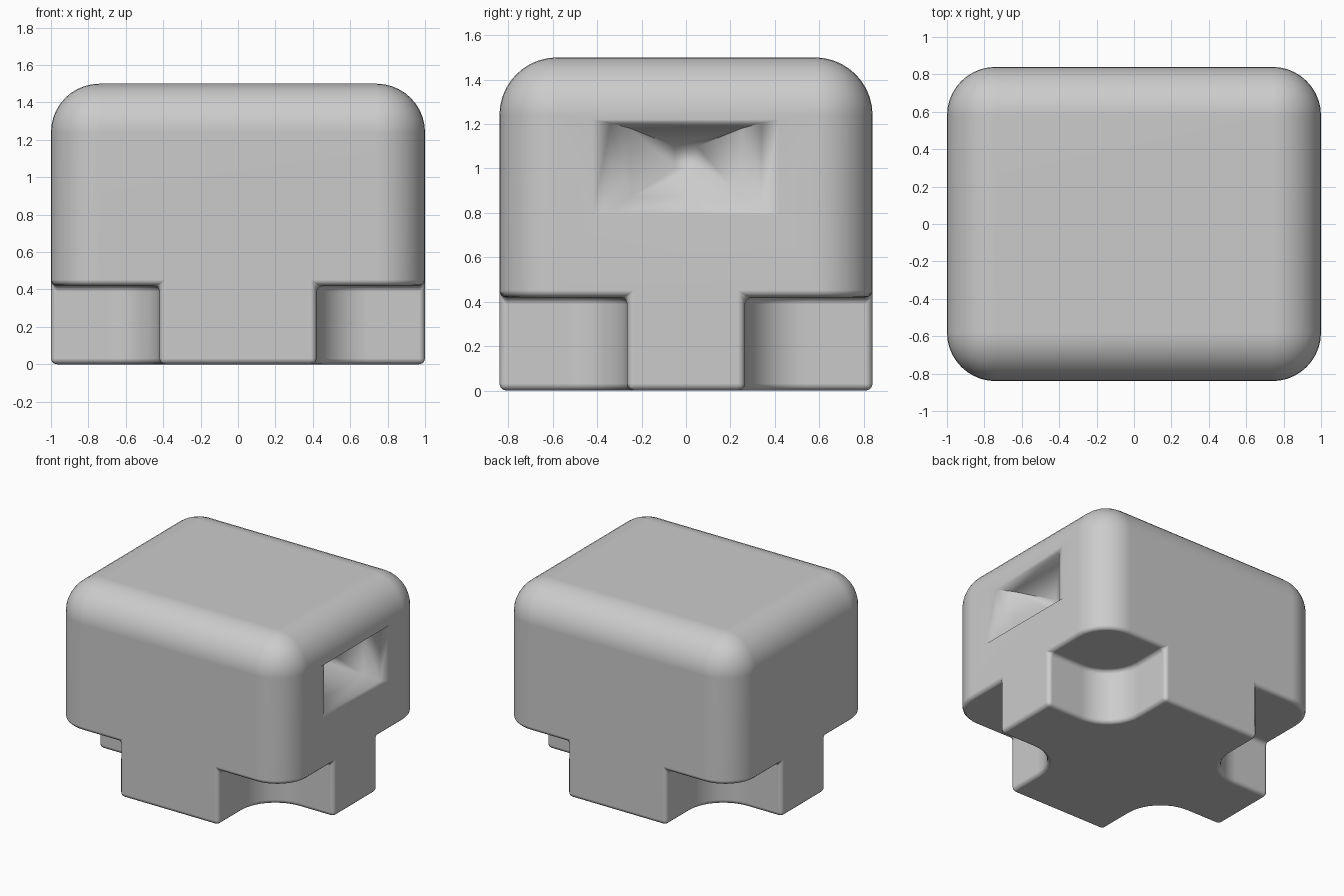
import bpy
import bmesh
import math
from mathutils import Vector

cube = bpy.data.objects.get("Cube")
if cube:
    bpy.data.objects.remove(cube, do_unlink=True)

HALF_X, HALF_Y, HEIGHT = 1.0, 0.84, 1.5
NOTCH_X, NOTCH_Y, NOTCH_Z = 0.42, 0.265, 0.42

grey = bpy.data.materials.new("light grey")
grey.use_nodes = True
colour = (0.6, 0.6, 0.6, 1)
grey.diffuse_color = colour
grey.node_tree.nodes["Principled BSDF"].inputs["Base Color"].default_value = colour


def make_object(name, bm):
    bmesh.ops.recalc_face_normals(bm, faces=bm.faces[:])
    mesh = bpy.data.meshes.new(name)
    bm.to_mesh(mesh)
    bm.free()
    mesh.materials.append(grey)
    obj = bpy.data.objects.new(name, mesh)
    bpy.context.collection.objects.link(obj)
    return obj


def rounded_box(name, low, high, radius, segments, pick):
    """Box between two corners; edges chosen by pick(start, end) are rounded."""
    bm = bmesh.new()
    bmesh.ops.create_cube(bm, size=1)
    low, high = Vector(low), Vector(high)
    for v in bm.verts:
        v.co = Vector([h if c > 0 else l for c, l, h in zip(v.co, low, high)])
    edges = [e for e in bm.edges if pick(e.verts[0].co, e.verts[1].co)]
    bmesh.ops.bevel(bm, geom=edges, offset=radius, segments=segments,
                    profile=0.5, affect='EDGES')
    return make_object(name, bm)


def apply(obj, mod):
    with bpy.context.temp_override(object=obj, active_object=obj):
        bpy.ops.object.modifier_apply(modifier=mod.name)


def cut(obj, cutter):
    mod = obj.modifiers.new("cut", 'BOOLEAN')
    mod.operation, mod.solver, mod.object = 'DIFFERENCE', 'EXACT', cutter
    bpy.context.view_layer.update()
    apply(obj, mod)
    bpy.data.objects.remove(cutter, do_unlink=True)


# Main block: upright and top edges generously rounded
body = rounded_box("rounded_body", (-HALF_X, -HALF_Y, 0), (HALF_X, HALF_Y, HEIGHT),
                   0.26, 10, lambda a, b: a.z != b.z or (a.z > 0 and b.z > 0))
bpy.context.view_layer.objects.active = body

# Corner notches with a rounded inner corner
for sx in (-1, 1):
    for sy in (-1, 1):
        xs = sorted((sx * NOTCH_X, sx * 1.4))
        ys = sorted((sy * NOTCH_Y, sy * 1.3))
        cutter = rounded_box(
            "notch_cutter", (xs[0], ys[0], -0.3), (xs[1], ys[1], NOTCH_Z), 0.28, 8,
            lambda a, b: a.z != b.z and abs(a.x) < 1 and abs(a.y) < 1)
        cut(body, cutter)

# Small softening of every remaining hard edge
soft = body.modifiers.new("soft_edges", 'BEVEL')
soft.width, soft.segments = 0.032, 3
soft.limit_method, soft.angle_limit = 'ANGLE', math.radians(50)
soft.use_clamp_overlap = False
apply(body, soft)

# Tapered recess in one side: rings of (half width, bottom, top, x)
rings = [(0.50, 0.77, 1.235, 1.03), (0.34, 0.81, 1.205, 0.97),
         (0.25, 0.87, 1.18, 0.89), (0.05, 1.0, 1.1, 0.68)]
bm = bmesh.new()
loops = [[bm.verts.new((x, y, z)) for y, z in ((-w, lo), (w, lo), (w, hi), (-w, hi))]
         for w, lo, hi, x in rings]
for a, b in zip(loops, loops[1:]):
    for i in range(4):
        j = (i + 1) % 4
        bm.faces.new((a[i], a[j], b[j], b[i]))
bm.faces.new(loops[0])
bm.faces.new(loops[-1])
cut(body, make_object("recess_cutter", bm))

# Smooth shading with large faces kept flat
bpy.ops.object.select_all(action='DESELECT')
body.select_set(True)
bpy.context.view_layer.objects.active = body
bpy.ops.object.shade_smooth_by_angle(angle=math.radians(70))
weighted = body.modifiers.new("flat_faces", 'WEIGHTED_NORMAL')
weighted.keep_sharp = True
